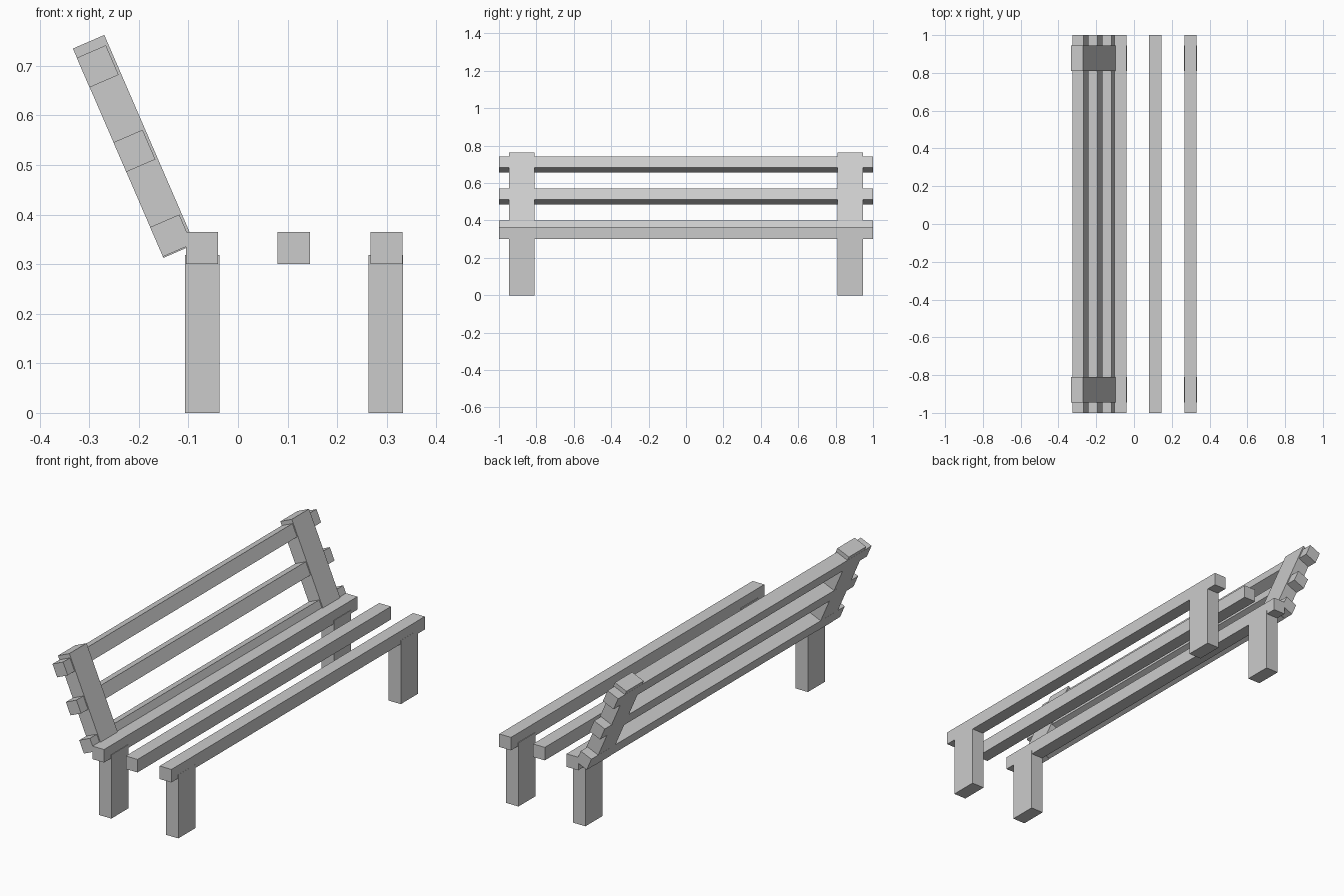
import bpy, bmesh, math
from mathutils import Matrix

if "Cube" in bpy.data.objects:
    bpy.data.objects.remove(bpy.data.objects["Cube"])

TILT = math.radians(-23.4)   # backrest lean
POST_Y = 0.878               # centre of legs and posts along the bench


def box(name, size, loc, tilt=0.0):
    mesh = bpy.data.meshes.new(name)
    bm = bmesh.new()
    bmesh.ops.create_cube(bm, size=1, matrix=Matrix.Diagonal((*size, 1)))
    bm.to_mesh(mesh)
    bm.free()
    obj = bpy.data.objects.new(name, mesh)
    obj.location = loc
    obj.rotation_euler.y = tilt
    bpy.context.collection.objects.link(obj)
    return obj


# Seat slats, running the full length
for i, x in enumerate((-0.0725, 0.1125, 0.2995)):
    box(f"seat_slat_{i + 1}", (0.065, 2, 0.065), (x, 0, 0.3325))

# Backrest slats, flush with the rear of the posts
for i, (x, z) in enumerate(((-0.135, 0.3575), (-0.209, 0.5285), (-0.283, 0.699))):
    box(f"back_slat_{i + 1}", (0.064, 2, 0.065), (x, 0, z), TILT)

# Legs and leaning back posts at both ends
for side, y in (("left", -POST_Y), ("right", POST_Y)):
    box(f"rear_leg_{side}", (0.069, 0.136, 0.318), (-0.072, y, 0.159))
    box(f"front_leg_{side}", (0.069, 0.136, 0.318), (0.298, y, 0.159))
    box(f"back_post_{side}", (0.069, 0.136, 0.46), (-0.21, y, 0.5375), TILT)
